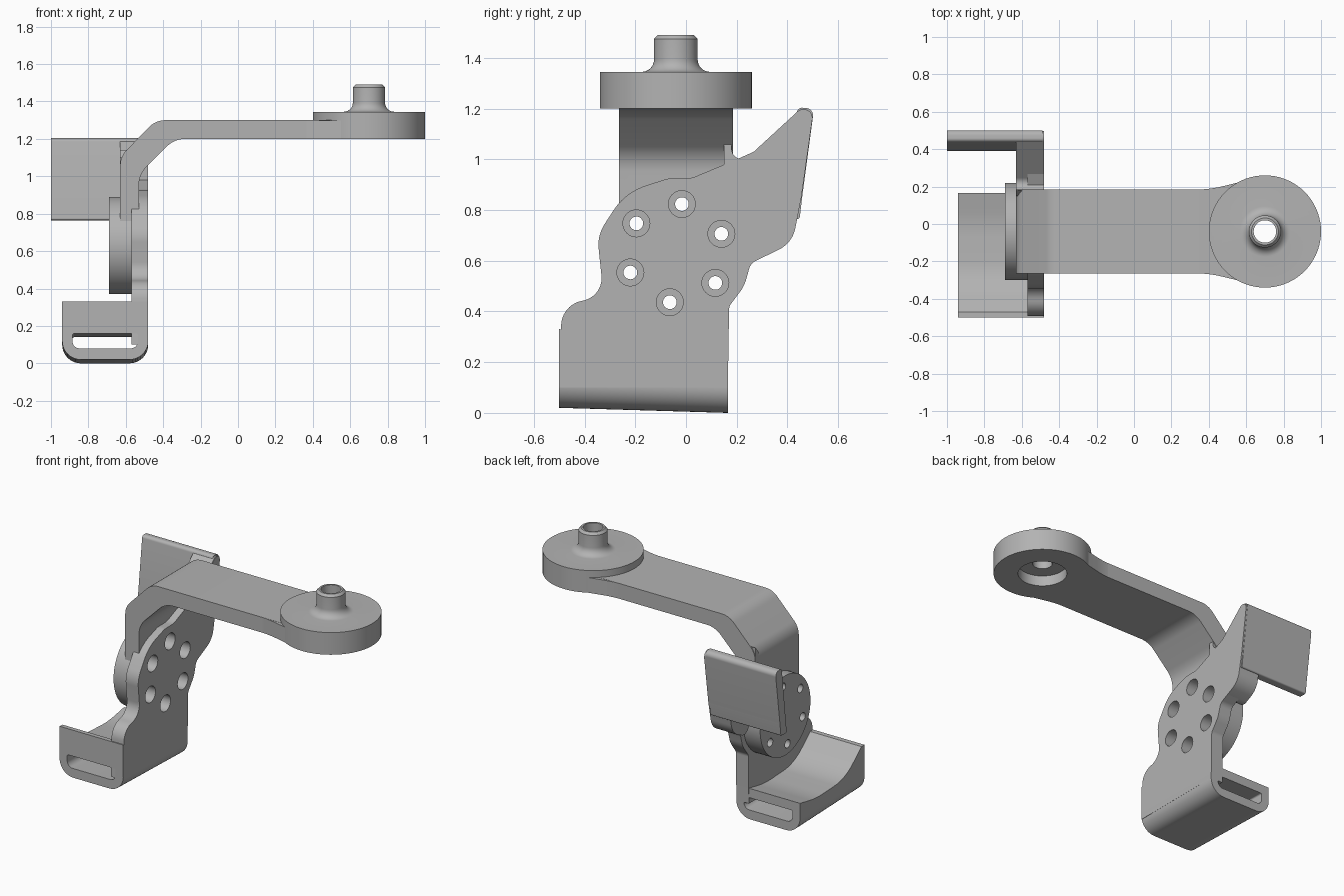
import bpy, bmesh, math
from mathutils import Vector

if "Cube" in bpy.data.objects:
    bpy.data.objects.remove(bpy.data.objects["Cube"], do_unlink=True)

grey = bpy.data.materials.new("matte grey")
grey.use_nodes = True
grey.diffuse_color = (0.45, 0.45, 0.45, 1)
grey.node_tree.nodes["Principled BSDF"].inputs["Base Color"].default_value = grey.diffuse_color


def rounded(points):
    """Turn (u, v, radius) corners into an outline with arc fillets."""
    out, n = [], len(points)
    for i, p in enumerate(points):
        c = Vector(p[:2])
        a, b = Vector(points[i - 1][:2]) - c, Vector(points[(i + 1) % n][:2]) - c
        if len(p) < 3:
            out.append(c)
            continue
        half = a.angle(b) / 2
        t = min(p[2] / math.tan(half), 0.48 * a.length, 0.48 * b.length)
        r = t * math.tan(half)
        centre = c + (a.normalized() + b.normalized()).normalized() * (r / math.sin(half))
        start, end = c + a.normalized() * t - centre, c + b.normalized() * t - centre
        sweep = start.angle_signed(end)
        for k in range(11):
            ang = -sweep * k / 10
            out.append(centre + Vector((start.x * math.cos(ang) - start.y * math.sin(ang),
                                        start.x * math.sin(ang) + start.y * math.cos(ang))))
    return out


def finish(name, bm):
    bmesh.ops.remove_doubles(bm, verts=bm.verts, dist=0.0002)
    bmesh.ops.recalc_face_normals(bm, faces=bm.faces)
    me = bpy.data.meshes.new(name)
    bm.to_mesh(me)
    bm.free()
    me.materials.append(grey)
    ob = bpy.data.objects.new(name, me)
    bpy.context.collection.objects.link(ob)
    return ob


def prism(name, points, axis, lo, hi):
    """Extrude a rounded outline along one axis."""
    place = {"x": lambda p, w: (w, p.x, p.y),
             "y": lambda p, w: (p.x, w, p.y),
             "z": lambda p, w: (p.x, p.y, w)}[axis]
    bm = bmesh.new()
    outline = rounded(points)
    face = bm.faces.new([bm.verts.new(place(p, lo)) for p in outline])
    new = bmesh.ops.extrude_face_region(bm, geom=[face])["geom"]
    shift = Vector(place(Vector((0, 0)), hi - lo))
    bmesh.ops.translate(bm, vec=shift, verts=[g for g in new if isinstance(g, bmesh.types.BMVert)])
    return finish(name, bm)


def discs_x(name, centres, radius, lo, hi, sides):
    """Cylinders lying along x."""
    bm = bmesh.new()
    for y, z in centres:
        rim = [bm.verts.new((lo, y + radius * math.cos(k * math.tau / sides),
                             z + radius * math.sin(k * math.tau / sides))) for k in range(sides)]
        new = bmesh.ops.extrude_face_region(bm, geom=[bm.faces.new(rim)])["geom"]
        bmesh.ops.translate(bm, vec=(hi - lo, 0, 0),
                            verts=[g for g in new if isinstance(g, bmesh.types.BMVert)])
    return finish(name, bm)


def cut(ob, cutter):
    mod = ob.modifiers.new("cut", "BOOLEAN")
    mod.operation, mod.solver, mod.object = "DIFFERENCE", "EXACT", cutter
    bpy.context.view_layer.objects.active = ob
    bpy.ops.object.modifier_apply(modifier=mod.name)


# Pivot plate with its swept-back wing
tip = (0.512, 1.255, 0.035)
lower_wing = [(0.255, 0.59, 0.05), (0.42, 0.67, 0.12), (0.455, 0.85, 0.3), tip]
plate = prism("pivot_plate", [
    (-0.5, 0.1), (0.165, 0.1), (0.17, 0.42, 0.04), (0.23, 0.5, 0.15)] + lower_wing + [
    (0.29, 1.04, 0.08), (0.2, 1.0, 0.1), (0.02, 0.925, 0.1), (-0.07, 0.925, 0.1),
    (-0.24, 0.87, 0.25), (-0.35, 0.7, 0.15), (-0.325, 0.46, 0.09), (-0.49, 0.425, 0.1)],
    "x", -0.57, -0.48)
wing = prism("wing_backing", lower_wing + [(0.18, 0.95, 0.08), (0.18, 1.14), (0.15, 1.1), (0.15, 0.85), (0.24, 0.8)],
             "x", -0.63, -0.481)

# Rear flange along the wing edge
flange = prism("rear_flange", [(0.388, 0.765, 0.01), (0.448, 0.765, 0.01), (0.458, 0.85, 0.3),
                               (0.505, 1.2, 0.03), (0.44, 1.205, 0.02)], "x", -1.0, -0.49)

# Pivot disc
pivot = (-0.04, 0.63)
disc = discs_x("pivot_disc", [pivot], 0.26, -0.69, -0.56, 72)

# Bent arm and its flared end
arm = prism("bent_arm", [
    (-0.63, 0.76), (-0.63, 1.105, 0.12), (-0.44, 1.3, 0.12), (0.5, 1.3), (0.5, 1.2),
    (-0.34, 1.2, 0.14), (-0.53, 1.01, 0.14), (-0.53, 0.76)], "y", -0.265, 0.185)
flare = prism("arm_flare", [
    (0.2, 0.184), (0.4, 0.184, 0.6), (0.55, 0.22), (0.55, -0.3), (0.4, -0.264, 0.6), (0.2, -0.264)],
    "z", 1.2, 1.299)

# Bolt holes with counterbores
angles = [math.radians(83 + 60 * k) for k in range(6)]
centres = [(pivot[0] + 0.195 * math.cos(a), pivot[1] + 0.195 * math.sin(a)) for a in angles]
through = discs_x("hole_cutter", centres, 0.027, -0.8, -0.4, 24)
bore = discs_x("counterbore_cutter", centres, 0.053, -0.56, -0.4, 32)
for ob in (plate, disc, arm):
    cut(ob, through)
    cut(ob, bore)

# Strap hook: rounded block, slotted, with a scooped top
hook = prism("strap_hook", [(-0.94, 0.0, 0.1), (-0.48, 0.0, 0.1), (-0.48, 0.31), (-0.94, 0.31)],
             "y", -0.5, 0.165)
slot = prism("slot_cutter", [(-0.885, 0.06, 0.06), (-0.535, 0.06, 0.06), (-0.535, 0.14, 0.01), (-0.885, 0.14, 0.01)],
             "y", -0.7, 0.4)
scoop = prism("scoop_cutter", [(-0.47, 0.4), (-0.47, 0.31), (-0.3, 0.17, 0.6), (0.0, 0.165, 0.6), (0.3, 0.23), (0.3, 0.4)],
              "x", -1.1, -0.57)
cut(hook, slot)
cut(hook, scoop)
for v in hook.data.vertices:
    v.co.z += 0.03 * (0.165 - v.co.y)

for helper in (through, bore, slot, scoop):
    bpy.data.objects.remove(helper, do_unlink=True)

# Round end boss with hollow stem, turned around its axis
cove = [(0.135 - 0.049 * math.sin(a), 1.394 - 0.049 * math.cos(a))
        for a in (k * math.pi / 16 for k in range(9))]
profile = [(0.15, 1.2), (0.3, 1.2), (0.3, 1.345)] + cove + [
    (0.086, 1.475), (0.072, 1.49), (0.06, 1.49), (0.06, 1.27), (0.15, 1.27)]
bm = bmesh.new()
sides = 72
rings = [[bm.verts.new((0.7 + r * math.cos(k * math.tau / sides),
                        -0.04 + r * math.sin(k * math.tau / sides), z)) for k in range(sides)]
         for r, z in profile]
for i, ring in enumerate(rings):
    prev = rings[i - 1]
    for k in range(sides):
        j = (k + 1) % sides
        bm.faces.new((prev[k], prev[j], ring[j], ring[k]))
boss = finish("end_boss", bm)

# Smooth curved faces, keep edges crisp
for ob in (plate, wing, flange, disc, arm, flare, hook, boss):
    bpy.ops.object.select_all(action="DESELECT")
    ob.select_set(True)
    bpy.context.view_layer.objects.active = ob
    bpy.ops.object.shade_smooth_by_angle(angle=math.radians(30))
